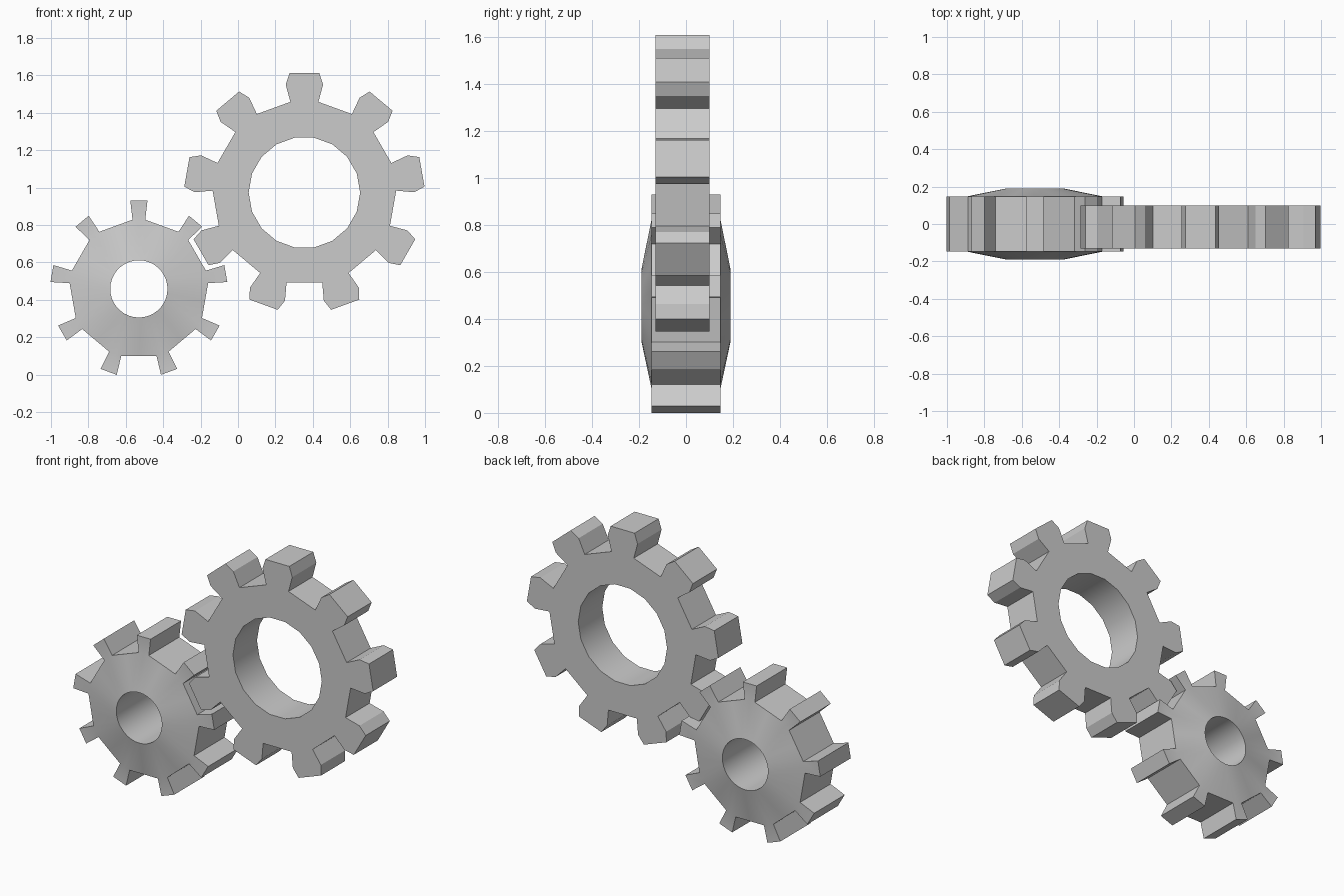
import bpy
import bmesh
from math import sin, cos, radians

cube = bpy.data.objects.get("Cube")
if cube:
    bpy.data.objects.remove(cube, do_unlink=True)

TEETH = 9
STEP = radians(360 / TEETH)

grey = bpy.data.materials.new("plain grey")
grey.use_nodes = True
colour = (0.6, 0.6, 0.6, 1)
grey.diffuse_color = colour
grey.node_tree.nodes["Principled BSDF"].inputs["Base Color"].default_value = colour


def polar(angle, offset, radius):
    """Point in the gear plane: radius along the angle from up, offset sideways."""
    return (sin(angle) * radius + cos(angle) * offset,
            cos(angle) * radius - sin(angle) * offset)


def gear(name, centre, profile, hole, rim_y, hub_y, divisions):
    """profile: tooth (half width, radius) from root to tip."""
    bm = bmesh.new()

    def pair(point, ys):
        return [bm.verts.new((point[0], y, point[1])) for y in ys]

    half, root = profile[0]
    inner, outer = [], []
    for k in range(TEETH):
        a = k * STEP
        left, right = polar(a, -half, root), polar(a, half, root)
        after = polar(a + STEP, -half, root)
        if divisions == 2:
            ring = [left, right]
        else:
            gap = [(p + q) / 2 for p, q in zip(right, after)]
            ring = [left, polar(a, 0, root), right, gap]
        for i, point in enumerate(ring):
            outer.append(pair(point, rim_y))
            turn = a - STEP / 4 + i * STEP / divisions
            inner.append(pair(polar(turn, 0, hole), hub_y))

    # Body sides and bore
    count = len(outer)
    for i in range(count):
        j = (i + 1) % count
        for s in (0, 1):
            bm.faces.new((inner[i][s], inner[j][s], outer[j][s], outer[i][s]))
        bm.faces.new((inner[i][0], inner[i][1], inner[j][1], inner[j][0]))

    # Teeth, and the root walls between them
    width = divisions // 2
    for k in range(TEETH):
        start = k * divisions
        base = outer[start:start + width + 1]
        up = [pair(polar(k * STEP, -h, r), rim_y) for h, r in profile[1:]]
        down = [pair(polar(k * STEP, h, r), rim_y) for h, r in reversed(profile[1:])]
        outline = [base[0]] + up + down + [base[-1]]
        for p, q in zip(outline, outline[1:]):
            bm.faces.new((p[0], p[1], q[1], q[0]))
        for s in (0, 1):
            bm.faces.new([p[s] for p in outline + base[-2:0:-1]])
        for i in range(start + width, start + divisions):
            p, q = outer[i], outer[(i + 1) % count]
            bm.faces.new((p[0], p[1], q[1], q[0]))

    bmesh.ops.recalc_face_normals(bm, faces=bm.faces[:])
    mesh = bpy.data.meshes.new(name)
    bm.to_mesh(mesh)
    bm.free()
    mesh.materials.append(grey)
    obj = bpy.data.objects.new(name, mesh)
    obj.location = centre
    bpy.context.collection.objects.link(obj)
    bpy.ops.object.select_all(action='DESELECT')
    obj.select_set(True)
    bpy.context.view_layer.objects.active = obj
    bpy.ops.object.shade_smooth_by_angle(angle=radians(30))


# Large flat ring gear
gear("large_gear", (0.355, -0.015, 0.973),
     [(0.075, 0.485), (0.1, 0.578), (0.08, 0.638)],
     0.298, (-0.115, 0.115), (-0.115, 0.115), 2)

# Small thick gear with a raised conical hub
gear("small_gear", (-0.53, 0, 0.458),
     [(0.034, 0.37), (0.046, 0.472)],
     0.153, (-0.146, 0.146), (-0.19, 0.19), 4)
